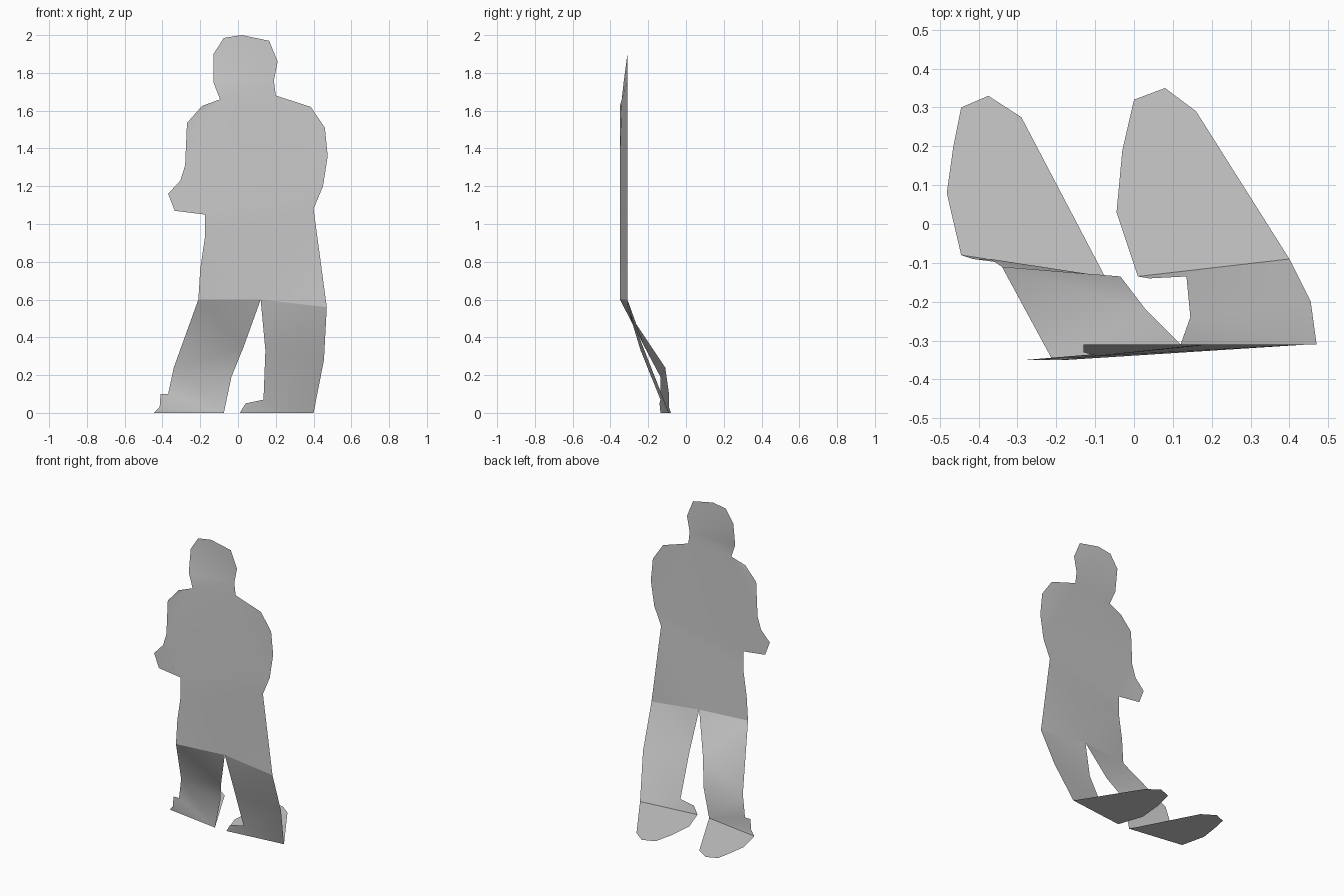
import bpy, bmesh
from mathutils import Vector


def panel(name, outline, facing):
    """Thin sheet filling an outline, turned towards the given direction."""
    bm = bmesh.new()
    face = bm.faces.new([bm.verts.new(p) for p in outline])
    face.normal_update()
    if face.normal.dot(Vector(facing)) < 0:
        face.normal_flip()
    bmesh.ops.triangulate(bm, faces=[face], ngon_method='BEAUTY')
    for f in bm.faces:
        f.smooth = True
    mesh = bpy.data.meshes.new(name)
    bm.to_mesh(mesh)
    bm.free()
    obj = bpy.data.objects.new(name, mesh)
    bpy.context.collection.objects.link(obj)
    return obj


# Upright upper body: left border sits slightly further forward
def body_y(x, z):
    if x < -0.05 and z < 1.8:
        return -0.35 if z < 1.65 else (-0.34 if z < 1.7 else -0.33)
    return -0.31


body = [(-.21, .6), (-.20, .76), (-.175, .93), (-.175, 1.05), (-.335, 1.07),
        (-.37, 1.16), (-.305, 1.23), (-.28, 1.31), (-.27, 1.535), (-.19, 1.625),
        (-.095, 1.66), (-.13, 1.75), (-.13, 1.9), (-.075, 1.985), (.02, 2.0),
        (.165, 1.97), (.21, 1.86), (.19, 1.76), (.20, 1.68), (.385, 1.62),
        (.46, 1.51), (.475, 1.36), (.45, 1.2), (.40, 1.08), (.47, .56), (.12, .6)]
panel("upper_body", [(x, body_y(x, z), z) for x, z in body], (0, -1, 0))

# Legs slope back from the hips to the ground
panel("left_leg", [
    (-.21, -.35, .6), (-.34, -.11, .24), (-.37, -.09, .10), (-.41, -.09, .10),
    (-.415, -.09, .03), (-.445, -.08, 0), (-.075, -.135, 0), (-.035, -.135, .19),
    (.03, -.22, .35), (.12, -.31, .6)], (0, -1, 0))
panel("right_leg", [
    (.12, -.31, .6), (.145, -.24, .33), (.135, -.135, .07), (.04, -.14, .05),
    (.01, -.135, 0), (.40, -.09, 0), (.455, -.2, .28), (.47, -.31, .56)], (0, -1, 0))

# Feet lie flat on the ground
feet = {
    "left_foot": [(-.075, -.135), (-.29, .275), (-.375, .33), (-.445, .30),
                  (-.465, .2), (-.482, .08), (-.445, -.08)],
    "right_foot": [(.40, -.09), (.16, .29), (.08, .35), (0, .32),
                   (-.03, .19), (-.045, .03), (.01, -.135)],
}
for name, outline in feet.items():
    panel(name, [(x, y, 0) for x, y in outline], (0, 0, -1))
